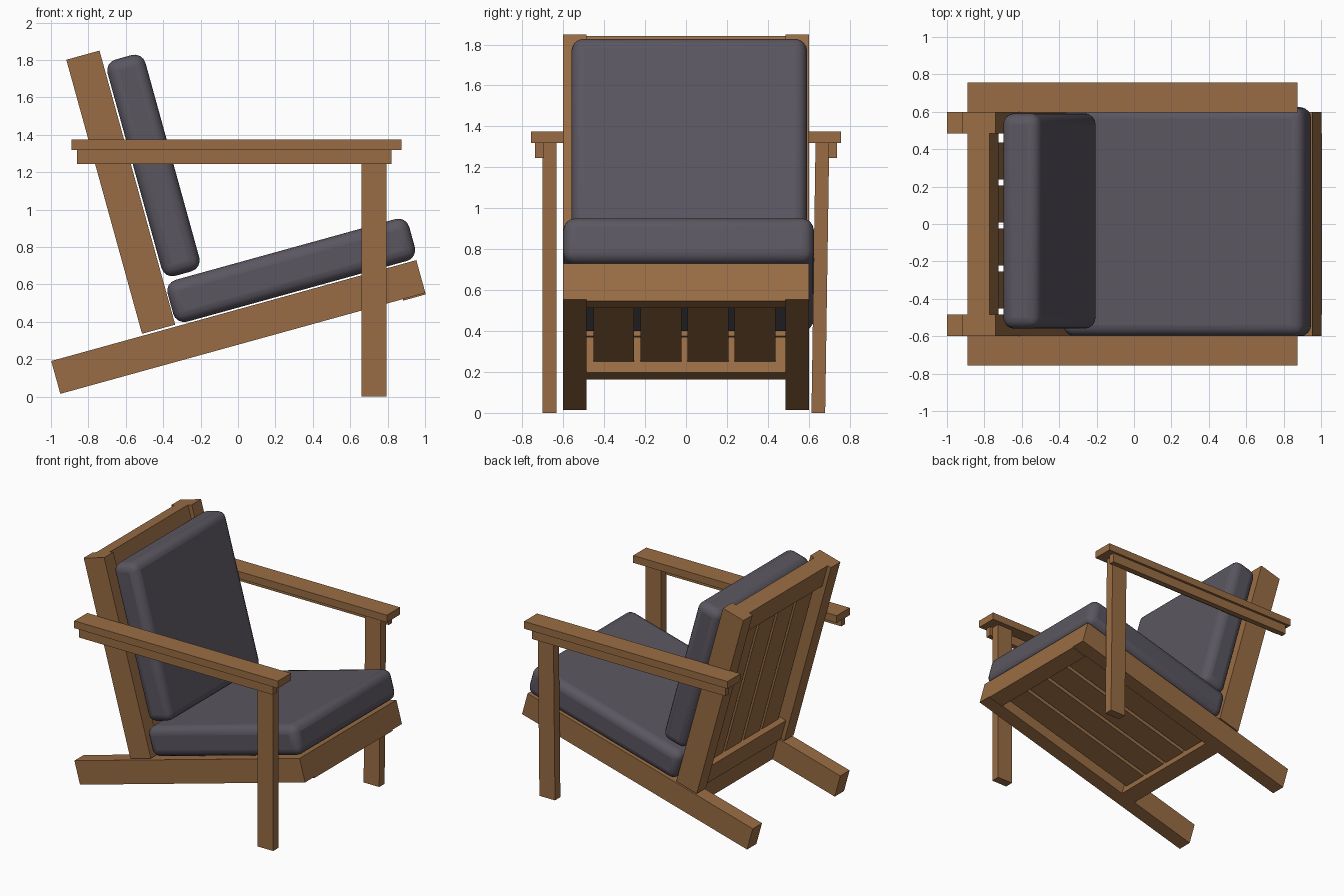
import bpy, math
from mathutils import Vector, Matrix

if "Cube" in bpy.data.objects:
    bpy.data.objects.remove(bpy.data.objects["Cube"])

TILT = math.radians(15.45)


def material(name, rgb):
    m = bpy.data.materials.new(name)
    m.diffuse_color = (*rgb, 1)
    m.use_nodes = True
    m.node_tree.nodes["Principled BSDF"].inputs["Base Color"].default_value = m.diffuse_color
    return m


WOOD = material("warm_wood", (0.32, 0.152, 0.058))
FABRIC = material("grey_fabric", (0.103, 0.094, 0.118))


def frame(x, z):
    """Tilted working frame: local x runs along the seat, local z along the back."""
    return Matrix.Translation((x, 0, z)) @ Matrix.Rotation(-TILT, 4, 'Y')


FLAT = Matrix.Identity(4)
SEAT = frame(-0.95, 0.015)    # rear bottom corner of the side rails
BACK = frame(-0.513, 0.336)   # rear bottom corner of the back posts


def box(name, xr, yr, zr, base=FLAT, mat=WOOD):
    lo, hi = Vector((xr[0], yr[0], zr[0])), Vector((xr[1], yr[1], zr[1]))
    bpy.ops.mesh.primitive_cube_add(size=1)
    ob = bpy.context.object
    ob.name = name
    size = Matrix.Diagonal((*(hi - lo), 1))
    ob.data.transform(size)
    ob.matrix_world = base @ Matrix.Translation((lo + hi) / 2)
    ob.data.materials.append(mat)
    return ob


def span(s, a, b):
    return tuple(sorted((s * a, s * b)))


def cushion(name, xr, yr, zr, base):
    ob = box(name, xr, yr, zr, base, FABRIC)
    bev = ob.modifiers.new("soft_edges", 'BEVEL')
    bev.width = 0.06
    bev.segments = 4
    bpy.ops.object.shade_smooth_by_angle(angle=math.radians(40))
    return ob


# Paired side parts
for s, side in ((-1, "right"), (1, "left")):
    box(f"{side}_seat_rail", (0, 2.025), span(s, 0.485, 0.60), (0, 0.182), SEAT)
    box(f"{side}_back_post", (0, 0.184), span(s, 0.485, 0.60), (0, 1.52), BACK)
    box(f"{side}_armrest", (-0.89, 0.875), span(s, 0.595, 0.757), (1.318, 1.375))
    box(f"{side}_armrest_support", (-0.86, 0.82), span(s, 0.695, 0.738), (1.245, 1.318))
    leg = box(f"{side}_front_leg", (0.66, 0.795), span(s, 0.633, 0.70), (0.0, 1.318))
    if s > 0:  # this leg leans slightly inward at the foot
        for v in leg.data.vertices:
            if v.co.z < 0:
                v.co.y -= 0.02

# Cross beams of the seat
box("front_apron", (1.90, 2.025), (-0.485, 0.485), (-0.008, 0.182), SEAT)
box("rear_seat_beam", (0.56, 0.685), (-0.485, 0.485), (0, 0.18), SEAT)

# Cross rails of the back
box("top_back_rail", (0.03, 0.150), (-0.485, 0.485), (1.34, 1.52), BACK)
box("lower_back_rail", (0.03, 0.150), (-0.485, 0.485), (0.0, 0.16), BACK)

# Slats
for i in range(4):
    y = (i - 1.5) * 0.23 - 0.008
    box(f"seat_slat_{i + 1}", (0.68, 1.905), (y - 0.10, y + 0.10), (0.055, 0.09), SEAT)
    box(f"back_slat_{i + 1}", (0.075, 0.105), (y - 0.10, y + 0.10), (0.15, 1.35), BACK)

# Cushions
cushion("seat_cushion", (-0.67, 0.67), (-0.60, 0.625), (-0.115, 0.117), frame(0.285, 0.674))
cushion("back_cushion", (-0.105, 0.105), (-0.56, 0.592), (-0.60, 0.60), frame(-0.452, 1.236))
